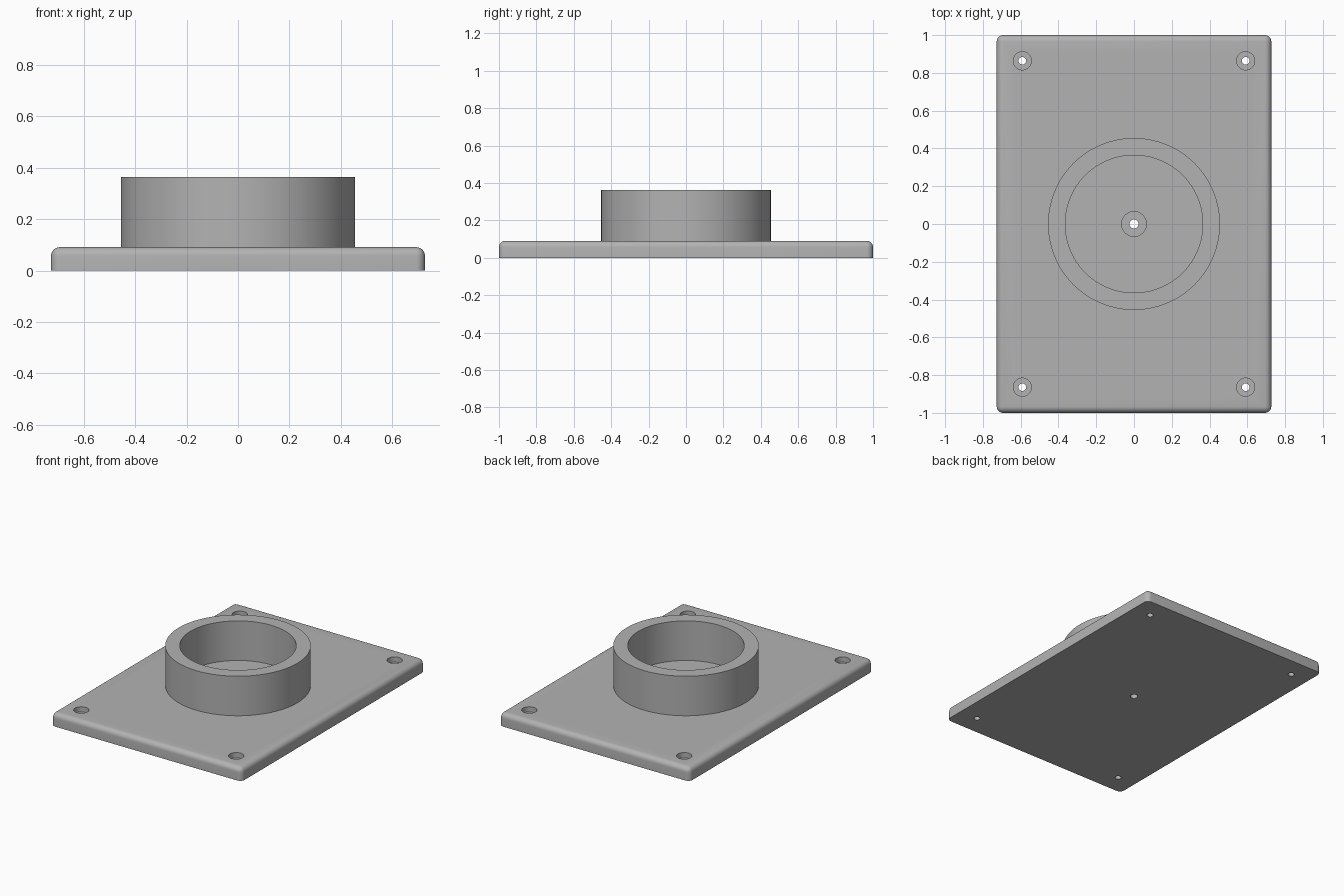
import bpy, bmesh, math
from mathutils import Vector

if "Cube" in bpy.data.objects:
    bpy.data.objects.remove(bpy.data.objects["Cube"], do_unlink=True)

HALF_X, HALF_Y, THICK, FILLET = 0.727, 1.0, 0.091, 0.034

grey = bpy.data.materials.new("plain_grey")
grey.use_nodes = True
colour = (0.45, 0.45, 0.45, 1)
grey.diffuse_color = colour
grey.node_tree.nodes["Principled BSDF"].inputs["Base Color"].default_value = colour


def finish(name, bm):
    bmesh.ops.recalc_face_normals(bm, faces=bm.faces)
    mesh = bpy.data.meshes.new(name)
    bm.to_mesh(mesh)
    bm.free()
    mesh.materials.append(grey)
    obj = bpy.data.objects.new(name, mesh)
    bpy.context.collection.objects.link(obj)
    return obj


def lathe(name, profile, steps, closed=False):
    """Revolve an (r, z) profile around the z axis."""
    bm = bmesh.new()
    verts = [bm.verts.new((r, 0, z)) for r, z in profile]
    edges = [bm.edges.new(pair) for pair in zip(verts, verts[1:])]
    if closed:
        edges.append(bm.edges.new((verts[-1], verts[0])))
    bmesh.ops.spin(bm, geom=verts + edges, axis=(0, 0, 1), cent=(0, 0, 0),
                   angle=math.tau, steps=steps)
    bmesh.ops.remove_doubles(bm, verts=bm.verts, dist=1e-5)
    return finish(name, bm)


def smooth(obj):
    bpy.ops.object.select_all(action="DESELECT")
    obj.select_set(True)
    bpy.context.view_layer.objects.active = obj
    bpy.ops.object.shade_smooth_by_angle(angle=math.radians(35))


# Base plate: rounded on the upright and top edges, sharp underneath
bm = bmesh.new()
bmesh.ops.create_cube(bm, size=1)
for v in bm.verts:
    v.co = Vector((v.co.x * 2 * HALF_X, v.co.y * 2 * HALF_Y, (v.co.z + 0.5) * THICK))
rounded = [e for e in bm.edges if max(v.co.z for v in e.verts) > THICK / 2]
bmesh.ops.bevel(bm, geom=rounded, offset=FILLET, segments=6, profile=0.5, affect="EDGES")
plate = finish("base_plate", bm)


# Counterbored screw holes
def screw_hole(name, x, y, bore, shank, depth):
    floor = THICK - depth
    profile = [(0, -0.1), (shank, -0.1), (shank, floor), (bore, floor), (bore, 0.2), (0, 0.2)]
    cutter = lathe(name, profile, 40)
    cutter.location = (x, y, 0)
    cutter.hide_render = True
    cutter.display_type = "WIRE"
    cut = plate.modifiers.new(name, "BOOLEAN")
    cut.operation, cut.solver, cut.object = "DIFFERENCE", "EXACT", cutter
    return cutter


cutters = [screw_hole("centre_hole_cutter", 0, 0, 0.066, 0.024, 0.045)]
for sx in (-1, 1):
    for sy in (-1, 1):
        cutters.append(screw_hole("corner_hole_cutter", sx * 0.591, sy * 0.864,
                                  0.048, 0.02, 0.036))

# Bake the cuts into the plate, then drop the cutters
bpy.context.view_layer.update()
evaluated = plate.evaluated_get(bpy.context.evaluated_depsgraph_get())
plate.data = bpy.data.meshes.new_from_object(evaluated)
plate.modifiers.clear()
for cutter in cutters:
    bpy.data.objects.remove(cutter, do_unlink=True)
smooth(plate)

# Round collar standing on the plate
collar = lathe("collar_ring", [(0.364, THICK - 0.004), (0.455, THICK - 0.004),
                               (0.455, 0.364), (0.364, 0.364)], 96, closed=True)
smooth(collar)
